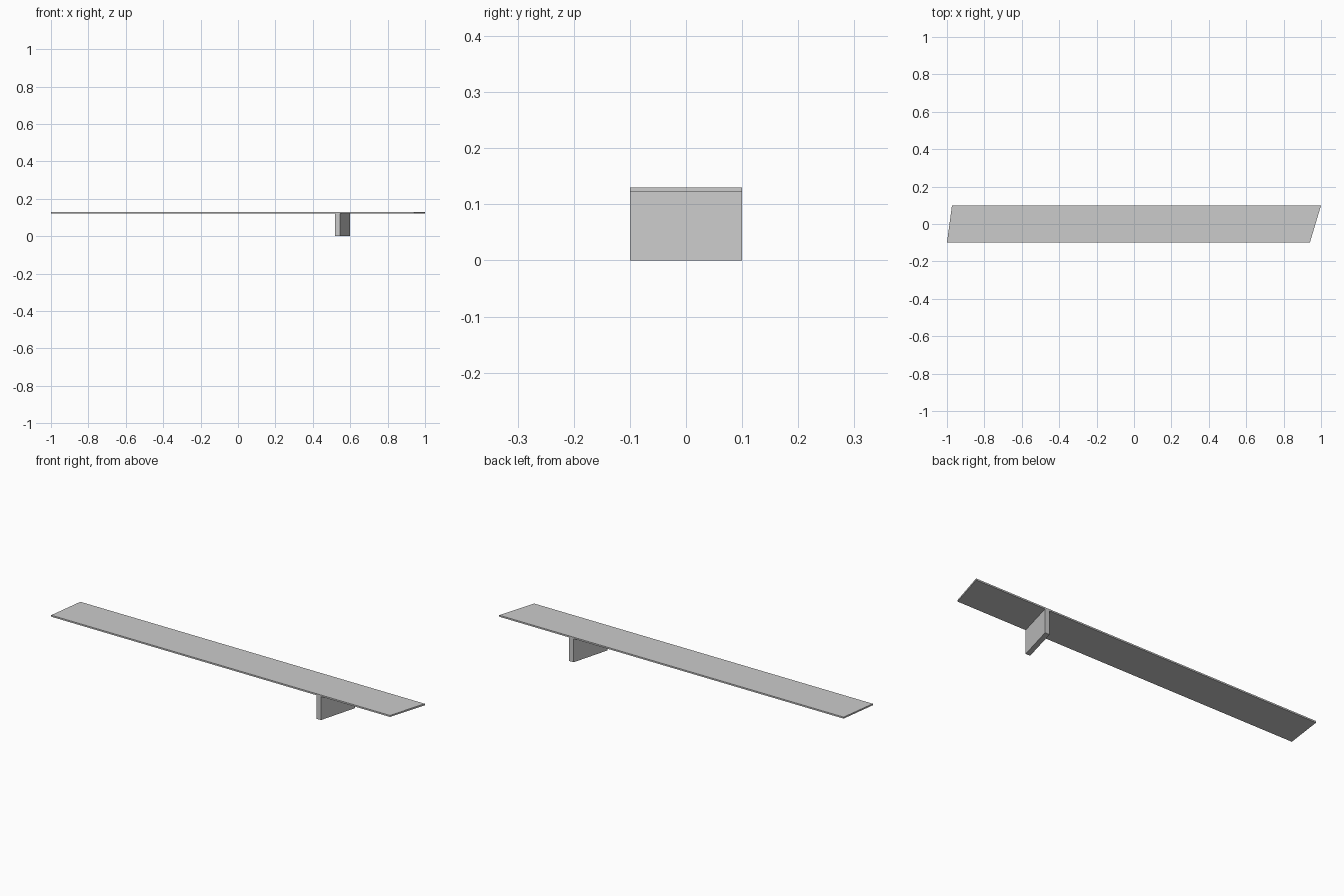
import bpy
import bmesh

if "Cube" in bpy.data.objects:
    bpy.data.objects.remove(bpy.data.objects["Cube"])


def prism(name, outline, z0, z1):
    """Extrude a flat xy outline from z0 up to z1."""
    bm = bmesh.new()
    face = bm.faces.new([bm.verts.new((x, y, z0)) for x, y in outline])
    ext = bmesh.ops.extrude_face_region(bm, geom=[face])
    top = [v for v in ext["geom"] if isinstance(v, bmesh.types.BMVert)]
    bmesh.ops.translate(bm, verts=top, vec=(0, 0, z1 - z0))
    bmesh.ops.recalc_face_normals(bm, faces=bm.faces)
    mesh = bpy.data.meshes.new(name)
    bm.to_mesh(mesh)
    bm.free()
    obj = bpy.data.objects.new(name, mesh)
    bpy.context.collection.objects.link(obj)
    return obj


HALF_DEPTH = 0.1
UNDERSIDE, TOP = 0.122, 0.13

# Long thin board with obliquely cut ends
prism("board", [(-1.0, -HALF_DEPTH), (0.94, -HALF_DEPTH),
                (1.0, HALF_DEPTH), (-0.973, HALF_DEPTH)], UNDERSIDE, TOP)

# Slanted upright panel, parallel to the right end of the board
prism("support_panel", [(0.519, -HALF_DEPTH), (0.545, -HALF_DEPTH),
                        (0.6, HALF_DEPTH), (0.574, HALF_DEPTH)], 0.0, UNDERSIDE)
